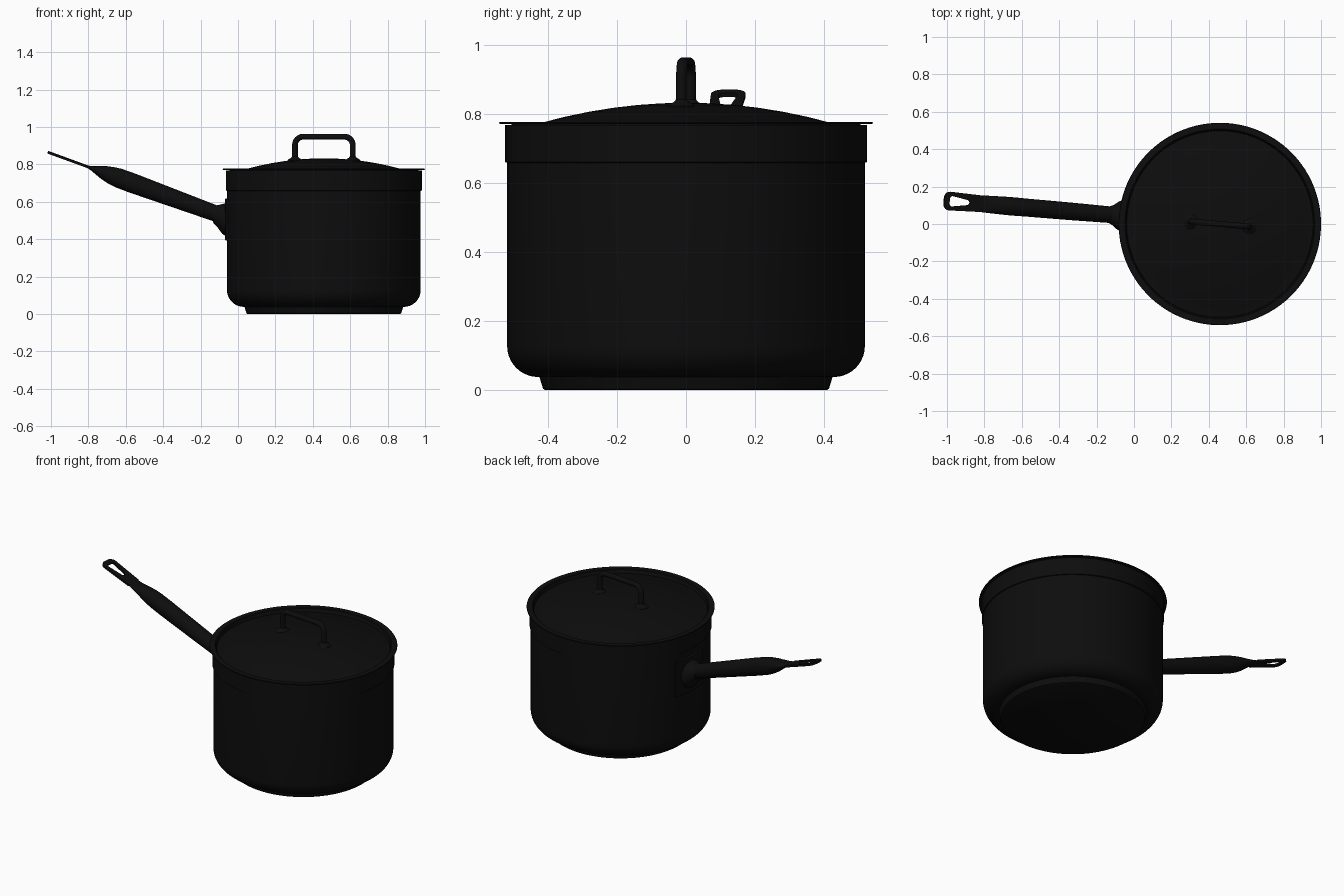
import bpy, bmesh, math
from mathutils import Matrix, Vector

if "Cube" in bpy.data.objects:
    bpy.data.objects.remove(bpy.data.objects["Cube"])

CX = 0.459                      # pot axis
TURN = math.radians(-4.85)      # both handles are turned slightly
TILT = math.radians(20)         # long handle rises at this angle
POSE = Matrix.Translation((CX, 0, 0)) @ Matrix.Rotation(TURN, 4, 'Z')

mat = bpy.data.materials.new("black_metal")
mat.diffuse_color = (0.004, 0.004, 0.004, 1)
mat.use_nodes = True
mat.node_tree.nodes["Principled BSDF"].inputs["Base Color"].default_value = mat.diffuse_color


def finish(ob, angle=35):
    ob.data.materials.clear()
    ob.data.materials.append(mat)
    bpy.ops.object.select_all(action='DESELECT')
    ob.select_set(True)
    bpy.context.view_layer.objects.active = ob
    bpy.ops.object.shade_smooth_by_angle(angle=math.radians(angle))
    return ob


def make(name, bm, matrix):
    bmesh.ops.remove_doubles(bm, verts=bm.verts, dist=1e-5)
    bmesh.ops.recalc_face_normals(bm, faces=bm.faces)
    me = bpy.data.meshes.new(name)
    bm.to_mesh(me)
    bm.free()
    ob = bpy.data.objects.new(name, me)
    bpy.context.collection.objects.link(ob)
    ob.matrix_world = matrix
    return finish(ob)


def lathe(name, profile, matrix, steps=96):
    bm = bmesh.new()
    vs = [bm.verts.new((r, 0, z)) for r, z in profile]
    es = [bm.edges.new(p) for p in zip(vs, vs[1:])]
    bmesh.ops.spin(bm, geom=vs + es, cent=(0, 0, 0), axis=(0, 0, 1),
                   angle=math.tau, steps=steps)
    return make(name, bm, matrix)


def loft(name, rings, matrix):
    bm = bmesh.new()
    loops = [[bm.verts.new(p) for p in ring] for ring in rings]
    n = len(loops[0])
    for a, b in zip(loops, loops[1:]):
        for i in range(n):
            bm.faces.new((a[i], a[(i + 1) % n], b[(i + 1) % n], b[i]))
    bm.faces.new(loops[0])
    bm.faces.new(loops[-1])
    return make(name, bm, matrix)


def arc(cx, cy, r, a0, a1, n=8):
    return [(cx + r * math.cos(math.radians(a0 + (a1 - a0) * i / n)),
             cy + r * math.sin(math.radians(a0 + (a1 - a0) * i / n))) for i in range(n + 1)]


# Pot body: rounded lower corner, stepped band under the rim, hollow inside
body = [(0, 0.038), (0.42, 0.038)] + arc(0.428, 0.128, 0.09, -90, 0, 10)
body += [(0.518, 0.658), (0.524, 0.66), (0.524, 0.768), (0.512, 0.768), (0.506, 0.66), (0.506, 0.128)]
body += arc(0.428, 0.128, 0.078, 0, -90, 10) + [(0, 0.05)]
lathe("pot_body", body, POSE)

# Base disc
lathe("pot_base", [(0, 0), (0.408, 0), (0.414, 0.004), (0.425, 0.04), (0, 0.04)], POSE)

# Lid: flat rim, shallow groove and dome
dome = [(r / 100, 0.832 - 0.33 * (r / 100) ** 2) for r in range(0, 50, 7)]
lid = dome + [(0.498, 0.752), (0.503, 0.773), (0.508, 0.777), (0.539, 0.777), (0.541, 0.774),
              (0.539, 0.770), (0.506, 0.770), (0.5, 0.742)] + [(r, z - 0.01) for r, z in dome[::-1]]
lathe("lid", lid, POSE)

# Lid handle: bent round bar
path = [(-0.155, 0.815)] + arc(-0.11, 0.903, 0.045, 180, 90) + arc(0.11, 0.903, 0.045, 90, 0) + [(0.155, 0.815)]
rings = []
for i, (x, z) in enumerate(path):
    a, b = path[max(i - 1, 0)], path[min(i + 1, len(path) - 1)]
    t = Vector((b[0] - a[0], 0, b[1] - a[1])).normalized()
    if i in (0, len(path) - 1):
        t = Vector((0, 0, 1 if i == 0 else -1))
    side = Vector((0, 1, 0)).cross(t)
    rings.append([Vector((x, 0, z)) + 0.0155 * (side * math.cos(k * math.tau / 20)
                  + Vector((0, 1, 0)) * math.sin(k * math.tau / 20)) for k in range(20)])
loft("lid_handle", rings, POSE)

# Flanges under the lid handle
for side, s in (("left", -1), ("right", 1)):
    lathe("lid_handle_foot_" + side,
          [(0, 0.812), (0.042, 0.812), (0.041, 0.822), (0.032, 0.829), (0.022, 0.834), (0.016, 0.842), (0, 0.842)],
          POSE @ Matrix.Translation((s * 0.155, 0, 0)), 32)

# Long handle grip: u runs along the tilted axis from the pot wall outward
ARM = POSE @ Matrix.Translation((-0.52, 0, 0.515)) @ Matrix.Rotation(math.pi, 4, 'Z') @ Matrix.Rotation(-TILT, 4, 'Y')
sections = [  # u, half width, half height
    (0.0, 0.044, 0.043), (0.06, 0.044, 0.043), (0.30, 0.047, 0.048), (0.54, 0.048, 0.053),
    (0.62, 0.049, 0.052), (0.66, 0.049, 0.047), (0.70, 0.048, 0.038), (0.74, 0.047, 0.024),
    (0.775, 0.046, 0.011), (0.80, 0.045, 0.006)]
loft("handle_grip", [[(u, w * math.cos(k * math.tau / 32), h * math.sin(k * math.tau / 32))
                      for k in range(32)] for u, w, h in sections], ARM)

# Flat handle tip with a teardrop hanging hole
outline = [(0.775, -0.044)] + arc(0.963, -0.016, 0.034, -90, 0) + arc(0.963, 0.016, 0.034, 0, 90) + [(0.775, 0.044)]
hole = arc(0.864, 0, 0.014, 100, 260) + arc(0.95, -0.012, 0.016, -90, 0) + arc(0.95, 0.012, 0.016, 0, 90)
cu = bpy.data.curves.new("handle_tip", 'CURVE')
cu.dimensions, cu.fill_mode, cu.extrude = '2D', 'BOTH', 0.006
for pts in (outline, hole):
    sp = cu.splines.new('POLY')
    sp.points.add(len(pts) - 1)
    for p, (u, v) in zip(sp.points, pts):
        p.co = (u + 0.025, v, 0, 1)
    sp.use_cyclic_u = True
tip = bpy.data.objects.new("handle_tip", cu)
bpy.context.collection.objects.link(tip)
tip.matrix_world = ARM
bpy.context.view_layer.objects.active = tip
tip.select_set(True)
bpy.ops.object.convert(target='MESH')
finish(bpy.context.view_layer.objects.active)

# Flared bracket joining handle and pot: round foot on the wall shrinking to the grip
flare = [  # distance from pot axis, height, radius
    (0.50, 0.505, 0.086), (0.53, 0.505, 0.086), (0.545, 0.508, 0.080),
    (0.562, 0.517, 0.066), (0.575, 0.525, 0.056), (0.592, 0.534, 0.048)]
loft("handle_bracket", [[(-d, r * math.cos(k * math.tau / 32) * 0.95, z + r * math.sin(k * math.tau / 32))
                         for k in range(32)] for d, z, r in flare], POSE)

# Curved mounting plate on the pot wall
rings = []
for i in range(13):
    a = math.pi + math.radians(-13 + 26 * i / 12)
    rings.append([(r * math.cos(a), r * math.sin(a), z)
                  for r, z in ((0.512, 0.39), (0.528, 0.395), (0.528, 0.615), (0.512, 0.62))])
loft("handle_plate", rings, POSE)
